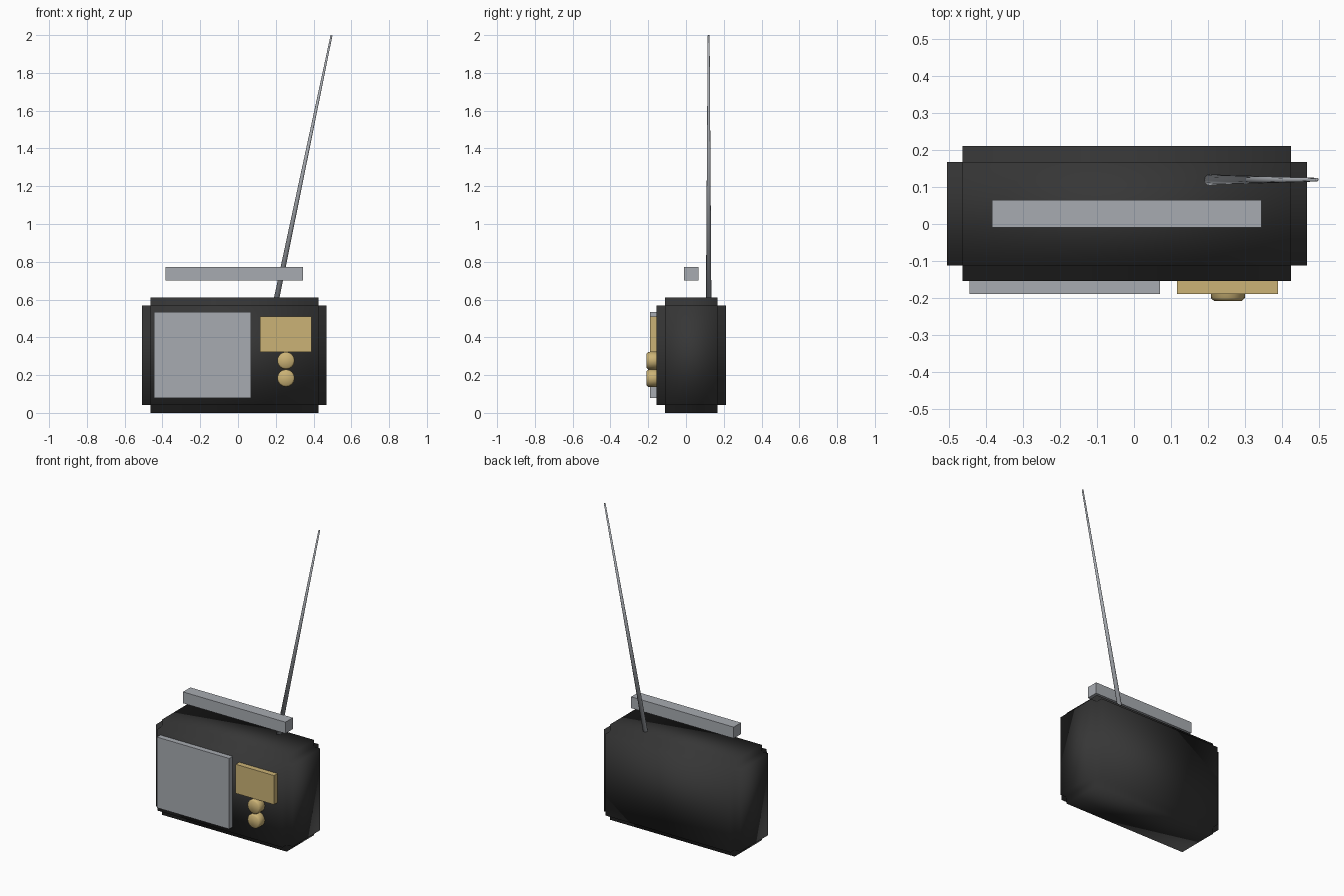
import bpy, bmesh, math
from mathutils import Vector, Matrix

default = bpy.data.objects.get("Cube")
if default:
    bpy.data.objects.remove(default, do_unlink=True)


def material(name, r, g, b):
    m = bpy.data.materials.new(name)
    m.use_nodes = True
    m.diffuse_color = (r, g, b, 1)
    m.node_tree.nodes["Principled BSDF"].inputs["Base Color"].default_value = (r, g, b, 1)
    return m


black = material("black_plastic", 0.037, 0.037, 0.037)
silver = material("silver_grey", 0.39, 0.41, 0.44)
gold = material("dull_gold", 0.60, 0.45, 0.18)


def finish(bm, name, mat, smooth=False):
    bmesh.ops.recalc_face_normals(bm, faces=bm.faces)
    for f in bm.faces:
        f.smooth = smooth
    mesh = bpy.data.meshes.new(name)
    bm.to_mesh(mesh)
    bm.free()
    mesh.materials.append(mat)
    obj = bpy.data.objects.new(name, mesh)
    bpy.context.collection.objects.link(obj)
    return obj


def box_mesh(low, high):
    low, high = Vector(low), Vector(high)
    bm = bmesh.new()
    place = Matrix.Translation((low + high) / 2) @ Matrix.Diagonal((*(high - low), 1))
    bmesh.ops.create_cube(bm, size=1, matrix=place)
    return bm


def rod_mesh(start, end, r1, r2, sides):
    start, end = Vector(start), Vector(end)
    axis = end - start
    bm = bmesh.new()
    place = Matrix.Translation((start + end) / 2) @ axis.to_track_quat("Z", "Y").to_matrix().to_4x4()
    bmesh.ops.create_cone(bm, cap_ends=True, segments=sides, radius1=r1, radius2=r2,
                          depth=axis.length, matrix=place)
    return bm


# Case: a core box with every face pushed out, leaving stepped edges
bm = box_mesh((-0.464, -0.112, 0.043), (0.425, 0.168, 0.569))
bm.normal_update()
pushed = bmesh.ops.extrude_discrete_faces(bm, faces=bm.faces[:])["faces"]
for face in pushed:
    shift = face.normal * 0.043
    bmesh.ops.translate(bm, verts=face.verts[:], vec=shift)
finish(bm, "case", black, smooth=True)

# Front panels and floating carry handle
finish(box_mesh((-0.445, -0.19, 0.08), (0.07, -0.13, 0.535)), "speaker_panel", silver)
finish(box_mesh((0.117, -0.19, 0.323), (0.39, -0.13, 0.51)), "tuning_dial", gold)
finish(box_mesh((-0.385, -0.01, 0.70), (0.345, 0.065, 0.773)), "handle", silver)

# Tuning knobs with softened rims
for name, z in (("upper_knob", 0.277), ("lower_knob", 0.184)):
    bm = rod_mesh((0.254, -0.12, z), (0.254, -0.208, z), 0.046, 0.046, 16)
    rim = [e for e in bm.edges if all(v.co.y < -0.2 for v in e.verts)]
    bmesh.ops.bevel(bm, geom=rim, offset=0.008, segments=1, affect="EDGES")
    finish(bm, name, gold, smooth=True)

# Tapered, leaning aerial
finish(rod_mesh((0.199, 0.12, 0.58), (0.495, 0.12, 1.999), 0.0145, 0.005, 12),
       "aerial", silver, smooth=True)
